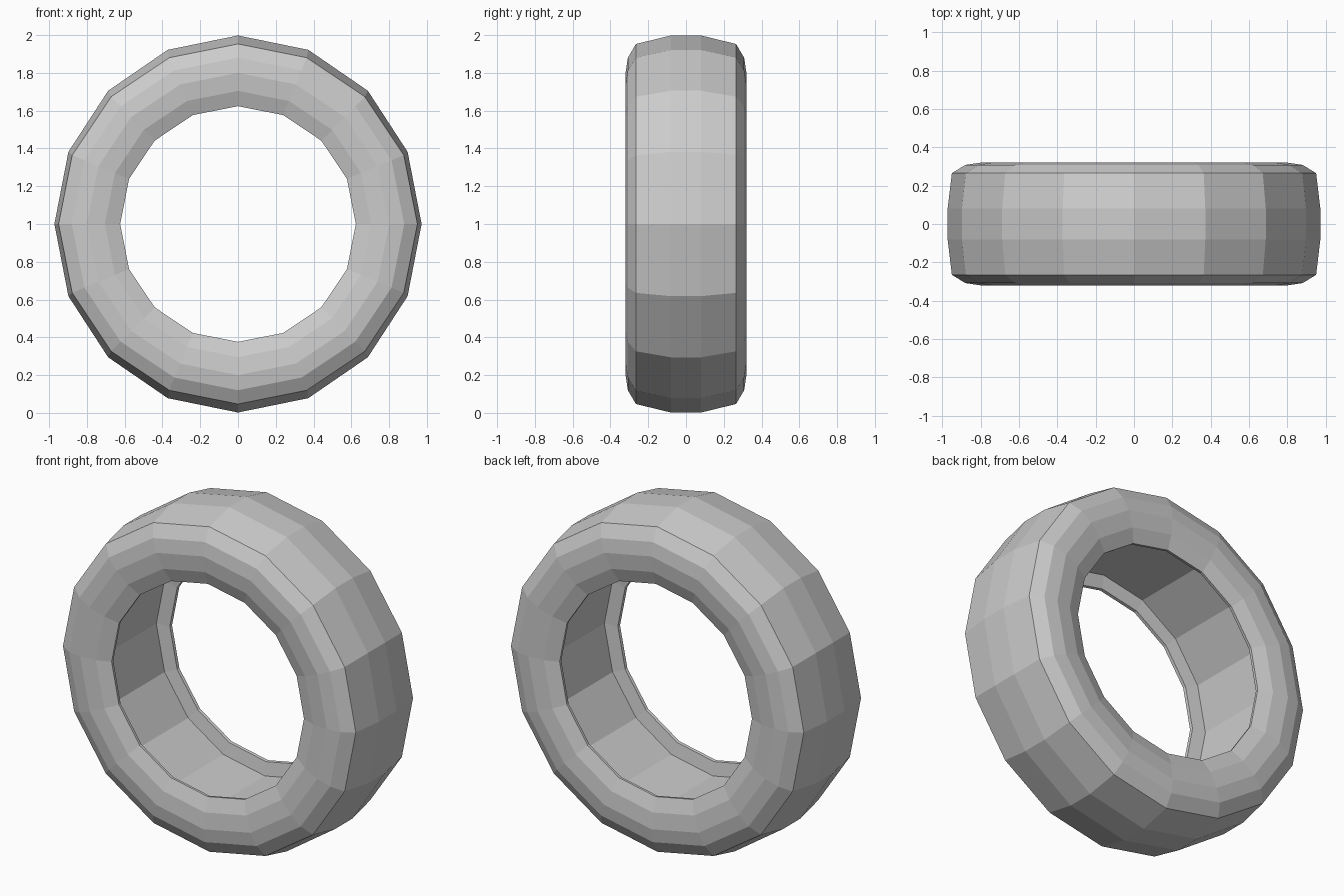
import bpy, bmesh, math

if "Cube" in bpy.data.objects:
    bpy.data.objects.remove(bpy.data.objects["Cube"])

SIDES = 16
# half cross-section: (radius across x, radius along z, y offset), tread to inner wall
half = [
    (0.972, 0.998, 0.08),   # tread crown
    (0.95, 0.953, 0.265),   # shoulder
    (0.88, 0.88, 0.308),    # sidewall
    (0.80, 0.80, 0.32),
    (0.705, 0.705, 0.31),
    (0.624, 0.624, 0.28),   # bead lip
    (0.626, 0.626, 0.262),
    (0.705, 0.705, 0.25),   # inner channel
]
profile = half + [(rx, rz, -y) for rx, rz, y in reversed(half)]

# tyre: closed section swept around the y axis
bm = bmesh.new()
rings = []
for i in range(SIDES):
    a = 2 * math.pi * i / SIDES
    rings.append([bm.verts.new((rx * math.sin(a), y, 1 + rz * math.cos(a)))
                  for rx, rz, y in profile])
n = len(profile)
for i in range(SIDES):
    r, s = rings[i], rings[(i + 1) % SIDES]
    for j in range(n):
        k = (j + 1) % n
        bm.faces.new((r[j], r[k], s[k], s[j]))
bmesh.ops.recalc_face_normals(bm, faces=bm.faces)

mesh = bpy.data.meshes.new("tyre")
bm.to_mesh(mesh)
bm.free()
bpy.context.collection.objects.link(bpy.data.objects.new("tyre", mesh))
